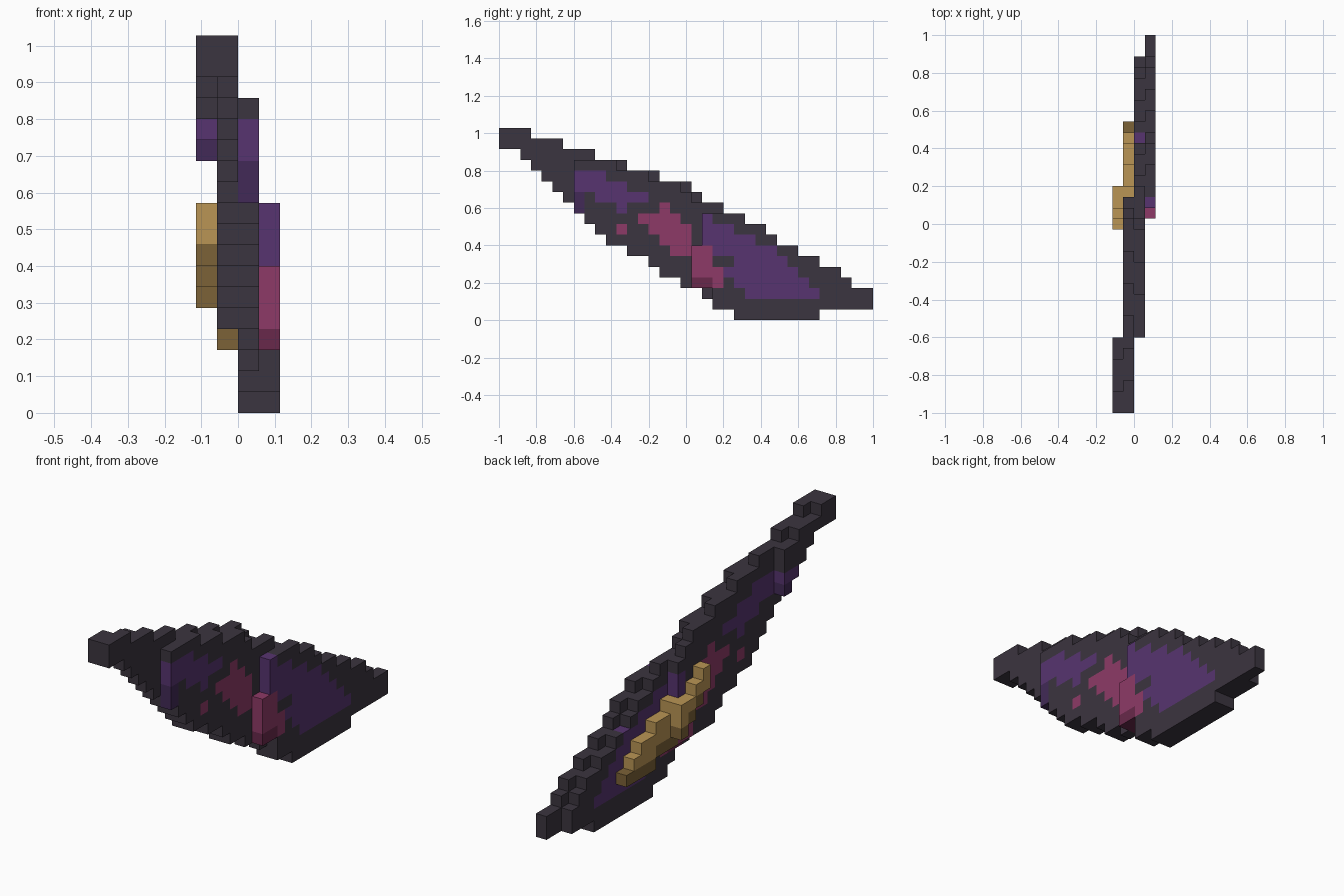
import bpy
import bmesh
from mathutils import Vector

cube = bpy.data.objects.get("Cube")
if cube:
    bpy.data.objects.remove(cube, do_unlink=True)

LENGTH = 35
S = 2 / LENGTH


def material(name, colour):
    mat = bpy.data.materials.new(name)
    mat.use_nodes = True
    rgba = (*colour, 1)
    mat.diffuse_color = rgba
    bsdf = mat.node_tree.nodes["Principled BSDF"]
    bsdf.inputs["Base Color"].default_value = rgba
    bsdf.inputs["Roughness"].default_value = 0.9
    return mat


PALETTE = {
    "charcoal": material("charcoal", (.044, .035, .05)),
    "purple": material("purple", (.095, .034, .16)),
    "deep_purple": material("deep purple", (.054, .023, .095)),
    "pink": material("pink", (.27, .042, .135)),
    "deep_pink": material("deep pink", (.14, .022, .07)),
    "gold": material("gold", (.49, .3, .09)),
    "deep_gold": material("deep gold", (.2, .122, .038)),
}
NAMES = list(PALETTE)


def steps(starts, first, change=-1):
    """Stepped edge: the height changes by one block at each start."""
    return lambda j: first + change * sum(j >= s for s in starts)


# Stepped upper and lower outline of the blade, in blocks
upper = steps([3, 6, 9, 12, 15, 18, 19, 21, 23, 25, 26, 28, 30, 32, 33], 18)
falling = steps([2, 3, 4, 5, 6, 7, 8, 9, 10, 12, 14, 15, 17, 19, 20, 22], 16)


def lower(j):
    return falling(max(j, 0)) + (j >= 30)


# Painted patches: row height -> first and last block along the length
PURPLE = {13: [(7, 9)], 12: [(7, 11)], 11: [(9, 13)], 10: [(11, 11)],
          9: [(19, 19)], 8: [(19, 21)], 7: [(19, 23)], 6: [(20, 25)],
          5: [(22, 26)], 4: [(21, 27)], 3: [(22, 28)], 2: [(23, 29)]}
PINK = {10: [(15, 15)], 9: [(13, 16)], 8: [(11, 11), (14, 17)],
        7: [(15, 17)], 6: [(16, 19)], 5: [(18, 19)], 4: [(18, 20)],
        3: [(18, 20)]}


def inside(patch, j, k):
    return any(a <= j <= b for a, b in patch.get(k, []))


def paint(i, j, k):
    if i == 0:
        if j == 6 and k == 12:
            return "deep_purple"
        return "purple" if k == 13 and j in (5, 6) else "charcoal"
    if i == 2 and j == 7 and k < 12:
        return "deep_purple"
    if inside(PINK, j, k):
        return "deep_pink" if k == 3 and j < 20 else "pink"
    return "purple" if inside(PURPLE, j, k) else "charcoal"


def build(name, cells):
    """Make one mesh from the exposed faces of a block set."""
    bm = bmesh.new()
    corners = {}

    def corner(p):
        key = tuple(round(c) for c in p)
        if key not in corners:
            x, y, z = key
            corners[key] = bm.verts.new(((x - 2) * S, y * S - 1, z * S))
        return corners[key]

    for cell, colour in cells.items():
        for axis in range(3):
            for side in (0, 1):
                near = list(cell)
                near[axis] += 2 * side - 1
                if tuple(near) in cells:
                    continue
                base = Vector(cell)
                base[axis] += side
                u, v = Vector(), Vector()
                u[(axis + 1) % 3] = 1
                v[(axis + 2) % 3] = 1
                loop = [base, base + u, base + u + v, base + v]
                if not side:
                    loop.reverse()
                face = bm.faces.new([corner(p) for p in loop])
                face.material_index = NAMES.index(colour)
    mesh = bpy.data.meshes.new(name)
    bm.to_mesh(mesh)
    bm.free()
    for mat in PALETTE.values():
        mesh.materials.append(mat)
    obj = bpy.data.objects.new(name, mesh)
    bpy.context.collection.objects.link(obj)
    return obj


# Blade: four overlapping layers, each stepping sideways
def layer_span(i, j):
    if i == 0:
        return lower(j - 1), upper(j + 1)
    if i == 1:
        return max(lower(j), 4), upper(j)
    if i == 2:
        return lower(j), upper(j) if j == 20 else min(upper(j + 1), 15)
    if j < 20:
        return 3, (7 if j == 18 else 10)
    return lower(j), min(upper(j), 10)


LAYERS = [range(7), range(20), range(7, 33), range(18, LENGTH)]
blade = {(i, j, k): paint(i, j, k)
         for i, run in enumerate(LAYERS) for j in run
         for k in range(*layer_span(i, j))}
build("blade", blade)

# Grip: a stepped gold bar on the outer side, with a darker lower edge
grip = {}


def grip_column(i, j, bottom, top):
    for k in range(bottom, top):
        dark = k == bottom and j > 17
        grip[i, j, k] = "deep_gold" if dark else "gold"


for j, top in zip(range(17, 21), (10, 9, 8, 8)):
    grip_column(0, j, 25 - j, top)
for j, top in zip(range(20, 27), (8, 7, 7, 6, 6, 5, 4)):
    grip_column(1, j, 4 if j < 23 else 3, top)
build("grip", grip)
